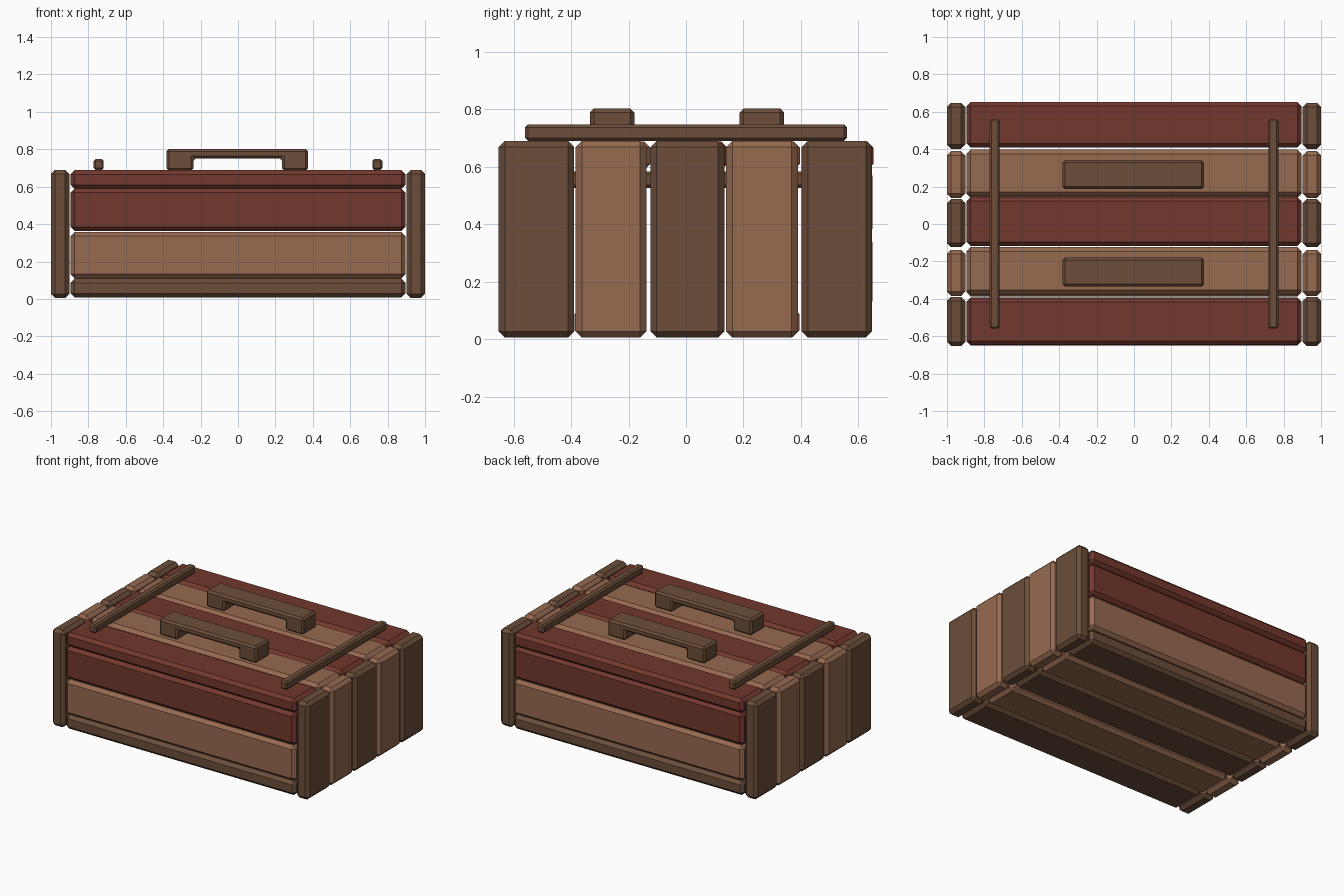
import bpy, bmesh

if "Cube" in bpy.data.objects:
    bpy.data.objects.remove(bpy.data.objects["Cube"])


def material(name, rgb):
    m = bpy.data.materials.new(name)
    m.diffuse_color = (*rgb, 1)
    m.use_nodes = True
    m.node_tree.nodes["Principled BSDF"].inputs["Base Color"].default_value = m.diffuse_color
    return m


RED = material("red wood", (0.171, 0.040, 0.026))
LIGHT = material("light wood", (0.309, 0.144, 0.080))
DARK = material("dark wood", (0.150, 0.076, 0.042))


def prism(name, profile, y0, y1, mat, bevel):
    """Extrude an xz profile from y0 to y1 and chamfer its edges."""
    bm = bmesh.new()
    face = bm.faces.new([bm.verts.new((x, y0, z)) for x, z in profile])
    ext = bmesh.ops.extrude_face_region(bm, geom=[face])
    moved = [v for v in ext["geom"] if isinstance(v, bmesh.types.BMVert)]
    bmesh.ops.translate(bm, vec=(0, y1 - y0, 0), verts=moved)
    bmesh.ops.recalc_face_normals(bm, faces=bm.faces)
    bmesh.ops.bevel(bm, geom=bm.edges[:], offset=bevel, segments=1,
                    profile=0.5, affect='EDGES')
    mesh = bpy.data.meshes.new(name)
    bm.to_mesh(mesh)
    bm.free()
    mesh.materials.append(mat)
    ob = bpy.data.objects.new(name, mesh)
    bpy.context.collection.objects.link(ob)
    return ob


def plank(name, x, y, z, mat, bevel=0.022):
    (x0, x1), (y0, y1), (z0, z1) = x, y, z
    return prism(name, [(x0, z0), (x1, z0), (x1, z1), (x0, z1)], y0, y1, mat, bevel)


LONG = (-0.895, 0.895)

# Lid, floor and end boards, five across the depth in alternating wood
lid_y = [(-0.648, -0.396), (-0.376, -0.124), (-0.118, 0.145), (0.15, 0.397), (0.408, 0.653)]
end_y = [(-0.652, -0.389), (-0.384, -0.138), (-0.124, 0.134), (0.14, 0.389), (0.402, 0.648)]
floor_y = [(-0.648, -0.392), (-0.388, -0.138), (-0.118, 0.134), (0.14, 0.395), (0.408, 0.648)]
for i in range(5):
    odd = i % 2
    plank("lid_board", LONG, lid_y[i], (0.588, 0.688), LIGHT if odd else RED)
    plank("floor_board", LONG, floor_y[i], (0.008, 0.108), LIGHT if odd else DARK)
    for x in ((-1.0, -0.902), (0.902, 1.0)):
        plank("end_board", x, end_y[i], (0.005, 0.69), LIGHT if odd else DARK)

# Front and back wall boards
for y in ((-0.65, -0.55), (0.55, 0.65)):
    plank("upper_wall_board", LONG, y, (0.362, 0.59), RED)
    plank("lower_wall_board", LONG, y, (0.11, 0.358), LIGHT)

# Battens above and below the lid
for x in (-0.745, 0.745):
    for z in ((0.69, 0.747), (0.526, 0.584)):
        plank("batten", (x - 0.027, x + 0.027), (-0.56, 0.56), z, DARK, 0.01)

# Two carrying handles on the lid
handle = [(-0.383, 0.685), (-0.238, 0.685), (-0.238, 0.752), (0.235, 0.752),
          (0.235, 0.685), (0.375, 0.685), (0.375, 0.802), (-0.383, 0.802)]
for y in (-0.257, 0.264):
    prism("handle", handle, y - 0.077, y + 0.077, DARK, 0.013)
